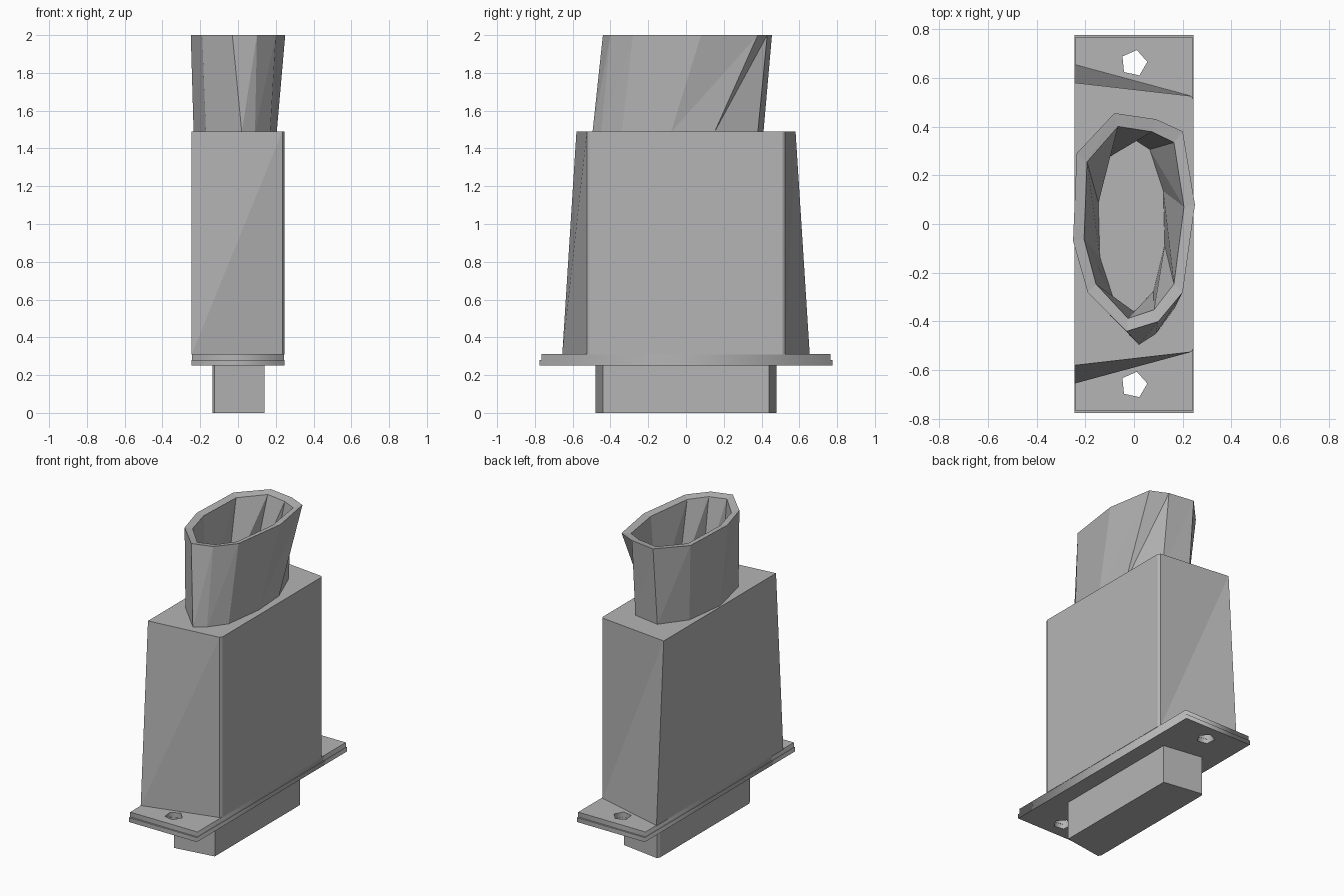
import bpy, bmesh, math

if "Cube" in bpy.data.objects:
    bpy.data.objects.remove(bpy.data.objects["Cube"], do_unlink=True)

grey = bpy.data.materials.new("plain grey")
grey.use_nodes = True
colour = (0.46, 0.46, 0.46, 1)
grey.diffuse_color = colour
grey.node_tree.nodes["Principled BSDF"].inputs["Base Color"].default_value = colour


def loft(name, rings, caps=True, closed=False):
    """Join equal-length rings of points with triangulated walls."""
    bm = bmesh.new()
    loops = [[bm.verts.new(p) for p in ring] for ring in rings]
    pairs = list(zip(loops, loops[1:]))
    if closed:
        pairs.append((loops[-1], loops[0]))
    for low, high in pairs:
        for i in range(len(low)):
            j = (i + 1) % len(low)
            bm.faces.new((low[i], high[j], high[i]))
            bm.faces.new((low[i], low[j], high[j]))
    if caps:
        bm.faces.new(loops[0][::-1])
        bm.faces.new(loops[-1])
    bmesh.ops.recalc_face_normals(bm, faces=bm.faces)
    mesh = bpy.data.meshes.new(name)
    bm.to_mesh(mesh)
    bm.free()
    mesh.materials.append(grey)
    ob = bpy.data.objects.new(name, mesh)
    bpy.context.collection.objects.link(ob)
    return ob


def mirrored(half, z):
    """Outline at height z from its front half, mirrored to the back."""
    return [(x, y, z) for x, y in half] + [(x, -y, z) for x, y in reversed(half)]


def ellipse(count, rx, ry, start):
    angles = [start + math.tau * i / count for i in range(count)]
    return [(rx * math.cos(a), ry * math.sin(a)) for a in angles]


def plate(name, half_x, half_y, low, high):
    """Flat plate with a five-sided screw hole near each end."""
    curve = bpy.data.curves.new(name, "CURVE")
    curve.dimensions = "2D"
    curve.fill_mode = "BOTH"
    curve.extrude = (high - low) / 2
    outlines = [[(-half_x, -half_y), (half_x, -half_y), (half_x, half_y), (-half_x, half_y)]]
    for end in (-1, 1):
        outlines.append([(x, y + end * 0.66) for x, y in ellipse(5, 0.055, 0.055, 0.1)])
    for outline in outlines:
        spline = curve.splines.new("POLY")
        spline.points.add(len(outline) - 1)
        for point, (x, y) in zip(spline.points, outline):
            point.co = (x, y, 0, 1)
        spline.use_cyclic_u = True
    curve.materials.append(grey)
    ob = bpy.data.objects.new(name, curve)
    ob.location.z = (low + high) / 2
    bpy.context.collection.objects.link(ob)
    bpy.ops.object.select_all(action="DESELECT")
    ob.select_set(True)
    bpy.context.view_layer.objects.active = ob
    bpy.ops.object.convert(target="MESH")


# Plug under the flange, with slanted ends
plug = [(-0.135, -0.46), (-0.125, -0.48), (0.14, -0.44)]
loft("plug", [mirrored(plug, 0), mirrored(plug, 0.25)])

# Mounting flange in two layers
plate("flange_base", 0.245, 0.775, 0.25, 0.279)
plate("flange_lip", 0.243, 0.766, 0.28, 0.312)

# Housing, slanted ends leaning inwards
foot = [(-0.245, -0.655), (0.235, -0.525), (0.245, -0.51)]
head = [(-0.245, -0.58), (0.235, -0.525), (0.245, -0.51)]
loft("housing", [mirrored(foot, 0.31), mirrored(head, 1.49)])

# Faceted oval collar with a thin rim and open inside
rim = [(-0.03, -0.44), (0.1, -0.4), (0.2, -0.28), (0.25, 0.08), (0.2, 0.38),
       (0.09, 0.43), (-0.08, 0.455), (-0.235, 0.29), (-0.25, -0.07), (-0.19, -0.28)]
base = [(0.02, -0.495), (0.09, -0.45), (0.17, -0.34), (0.205, -0.08), (0.19, 0.15),
        (0.1, 0.38), (-0.08, 0.41), (-0.2, 0.25), (-0.235, -0.02), (-0.17, -0.3)]
well = [(x - 0.01, y) for x, y in ellipse(len(rim), 0.14, 0.36, -1.5)]
loft("collar", [
    [(x, y, 1.485) for x, y in base],
    [(x, y, 2) for x, y in rim],
    [(x * 0.82, y * 0.88, 1.99) for x, y in rim],
    [(x, y, 1.485) for x, y in well],
], caps=False, closed=True)
